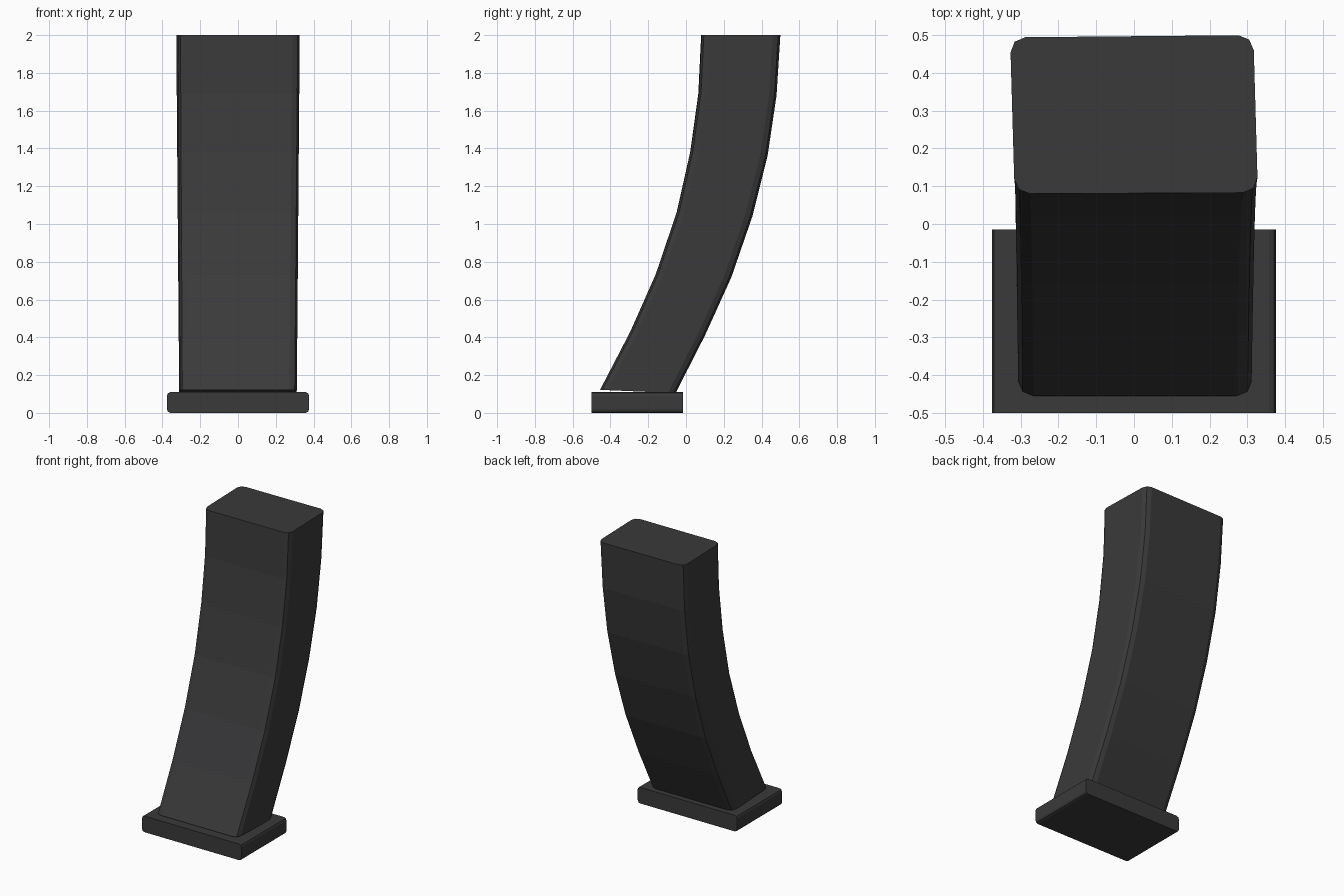
import bpy, bmesh

if "Cube" in bpy.data.objects:
    bpy.data.objects.remove(bpy.data.objects["Cube"])

mat = bpy.data.materials.new("dark_grey")
mat.diffuse_color = (0.042, 0.042, 0.044, 1)
mat.use_nodes = True
mat.node_tree.nodes["Principled BSDF"].inputs["Base Color"].default_value = mat.diffuse_color


def finish(name, bm):
    bmesh.ops.recalc_face_normals(bm, faces=bm.faces)
    mesh = bpy.data.meshes.new(name)
    bm.to_mesh(mesh)
    bm.free()
    mesh.materials.append(mat)
    obj = bpy.data.objects.new(name, mesh)
    bpy.context.collection.objects.link(obj)
    return obj


def rounded(corners, r):
    """Round each corner of a polygon with two short facets."""
    pts = []
    n = len(corners)
    for i, c in enumerate(corners):
        legs = []
        for other in (corners[i - 1], corners[(i + 1) % n]):
            d = other - c
            legs.append(c + d.normalized() * r)
        pts += [legs[0], c * 0.42 + (legs[0] + legs[1]) * 0.29, legs[1]]
    return pts


def loft(rings):
    bm = bmesh.new()
    loops = [[bm.verts.new(p) for p in ring] for ring in rings]
    for a, b in zip(loops, loops[1:]):
        for i in range(len(a)):
            j = (i + 1) % len(a)
            bm.faces.new((a[i], a[j], b[j], b[i]))
    bm.faces.new(loops[0][::-1])
    bm.faces.new(loops[-1])
    return bm


from mathutils import Vector

# Curved body: front y, front z, back y, back z of each cross-section
sections = [(-0.455, 0.122, -0.055, 0.105), (-0.295, 0.43, 0.10, 0.41),
            (-0.16, 0.735, 0.24, 0.72), (-0.05, 1.06, 0.35, 1.04),
            (0.022, 1.38, 0.43, 1.36), (0.065, 1.69, 0.477, 1.68),
            (0.08, 2.0, 0.497, 2.0)]
rings = []
for i, (yf, zf, yb, zb) in enumerate(sections):
    t = i / (len(sections) - 1)
    w = 0.309 + 0.013 * t
    s = 0.003 + 0.003 * t      # slight twist
    k = 0.003 * t
    rings.append(rounded([Vector((-w + s, yf, zf)), Vector((w + s, yf + k, zf)),
                          Vector((w - s, yb + k, zb)), Vector((-w - s, yb - k, zb))], 0.04))
finish("curved_body", loft(rings))

# Base plate: rounded profile extruded front to back
plate = []
for y in (-0.5, -0.015):
    plate.append(rounded([Vector((-0.376, y, 0.0)), Vector((0.376, y, 0.0)),
                          Vector((0.376, y, 0.11)), Vector((-0.376, y, 0.11))], 0.018))
finish("base_plate", loft(plate))
